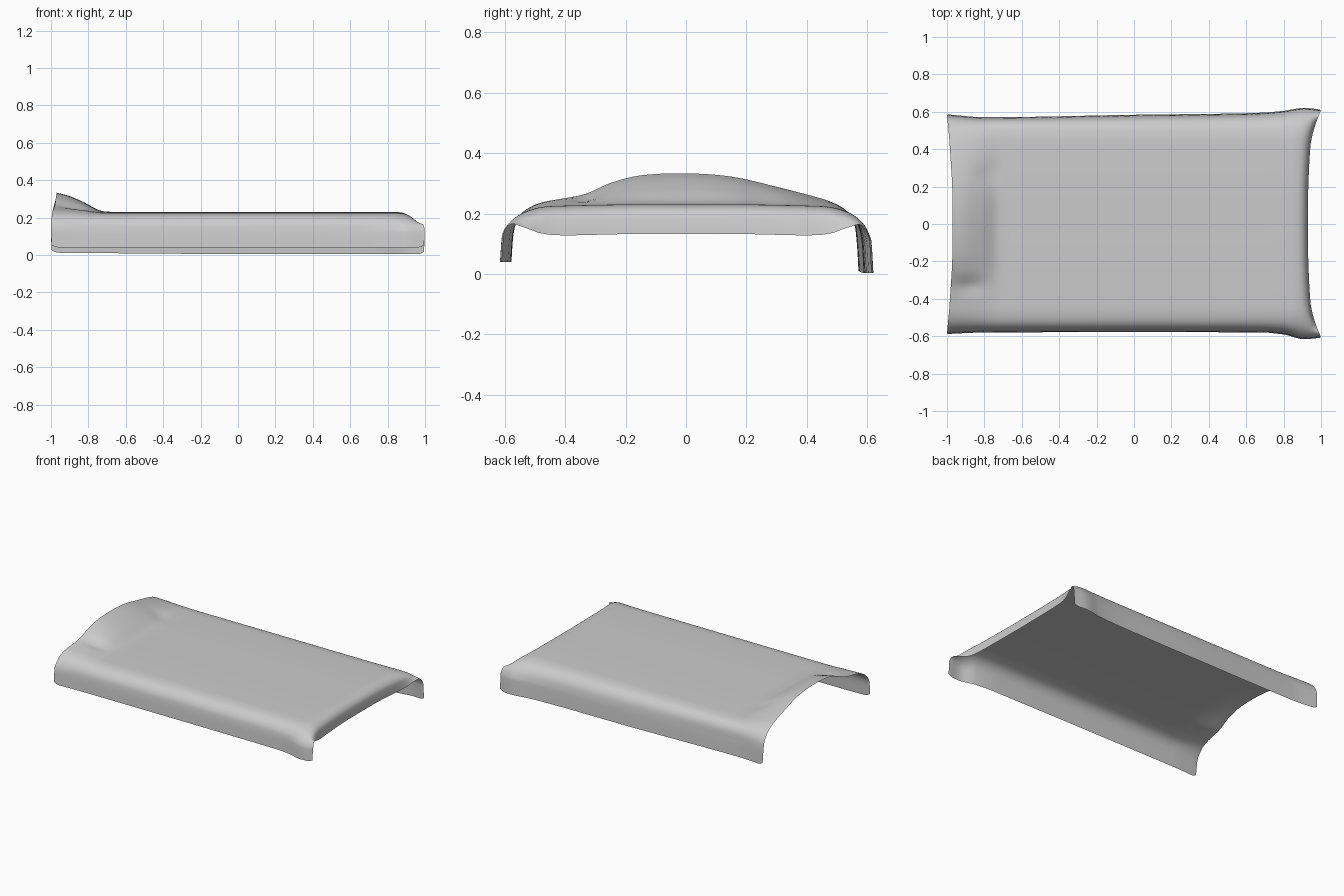
import bpy, math

if "Cube" in bpy.data.objects:
    bpy.data.objects.remove(bpy.data.objects["Cube"])


def curve(t, pts):
    """Smooth interpolation through (t, value) points, clamped at the ends."""
    if t <= pts[0][0]:
        return pts[0][1]
    if t >= pts[-1][0]:
        return pts[-1][1]
    n = len(pts)

    def slope(k):
        a, b = pts[max(k - 1, 0)], pts[min(k + 1, n - 1)]
        return (b[1] - a[1]) / (b[0] - a[0])
    for i in range(n - 1):
        (t0, v0), (t1, v1) = pts[i], pts[i + 1]
        if t <= t1:
            h = t1 - t0
            s = (t - t0) / h
            return ((2*s**3 - 3*s*s + 1) * v0 + (s**3 - 2*s*s + s) * h * slope(i)
                    + (3*s*s - 2*s**3) * v1 + (s**3 - s*s) * h * slope(i + 1))


def keyed(*vals):
    return list(enumerate(vals))


# half cross-section, from the centre line (0) to the hem of the side flap (7)
SEC_Y = keyed(0, .2, .4, .48, .53, .56, .573, .58)
SEC_Z = keyed(.23, .23, .226, .221, .205, .17, .11, 0)
HEM = keyed(0, 0, 0, 0, 0, .1, .5, 1)
END_DROP = keyed(1, 1, 1, .88, .52, .1, 0, 0)
RIGHT_X = keyed(.93, .932, .942, .955, .972, .988, .997, .995)
LEFT_X = keyed(-.97, -.972, -.984, -.99, -.995, -.998, -1, -.997)

# foot end rolling over, and the raised pillow end
ROLL = [(0, 0), (.3, .01), (.55, .1), (.75, .32), (.88, .6), (1, 1)]
ROLL_X = [(0, 0), (.3, .42), (.55, .72), (.75, .9), (.88, .96), (1, 1)]
PILLOW_Y = [(-.57, 0), (-.5, .012), (-.34, .036), (-.25, .072), (-.15, .096),
            (0, .103), (.15, .092), (.3, .06), (.45, .025), (.55, 0)]
PILLOW_X = [(-.97, 1), (-.9, .82), (-.82, .48), (-.74, .08), (-.68, 0)]

# outward drift of each flap along the length
FRONT_OUT = [(-1, .008), (-.8, 0), (.7, 0), (.8, .01), (.9, .035), (1, .028)]
BACK_OUT = [(-1, .006), (-.8, -.009), (0, .004), (.6, .012), (.78, .022), (.9, .04), (1, .032)]


def dent(x, y, cx, cy, rx, ry):
    return math.exp(-((x - cx) / rx) ** 2 - ((y - cy) / ry) ** 2)


def sheet_point(u, v):
    p, side = abs(v), (1 if v > 0 else -1)
    y, z = curve(p, SEC_Y), curve(p, SEC_Z)
    xl, xr = curve(p, LEFT_X), curve(p, RIGHT_X)
    # lengthwise position: left margin, middle, then the rolled right end
    if u < 1:
        x = xl + (-.65 - xl) * u
    elif u < 2:
        x = -.65 + 1.45 * (u - 1)
    else:
        q = u - 2
        roll_w = curve(p, END_DROP)
        f = curve(q, ROLL_X) * roll_w + q * (1 - roll_w)
        x = .8 + (xr - .8) * f
        z -= .098 * roll_w * curve(q, ROLL)
    # flaps hang to slightly different heights, with rounded lower corners
    hem = curve(p, HEM)
    low = .04 if side < 0 else .004 + .008 * max(0, -x)
    near = max(0, (abs(x) - .955) / .045)
    z += hem * (low + .016 * near * near)
    out = curve(x, FRONT_OUT if side < 0 else BACK_OUT)
    y += out * min(1, max(0, (p - 3.5) / 2.5))
    y *= side
    # pillow bulge with soft creases
    z += curve(y, PILLOW_Y) * curve(x, PILLOW_X) * (1 if p < 5 else max(0, 6 - p))
    z -= .012 * dent(x, y, -.87, -.33, .07, .04)
    z -= .008 * dent(x, y, -.79, .26, .06, .06)
    return x, y, z


# grid of the sheet
us = [i / 24 for i in range(24)] + [1 + i / 16 for i in range(16)] + [2 + i / 24 for i in range(25)]
NV = 112
vs = [-7 + 14 * j / NV for j in range(NV + 1)]
verts = [sheet_point(u, v) for u in us for v in vs]
row = NV + 1
faces = [(i * row + j, (i + 1) * row + j, (i + 1) * row + j + 1, i * row + j + 1)
         for i in range(len(us) - 1) for j in range(NV)]

mesh = bpy.data.meshes.new("draped_blanket")
mesh.from_pydata(verts, [], faces)
mesh.update()
blanket = bpy.data.objects.new("draped_blanket", mesh)
bpy.context.collection.objects.link(blanket)
for poly in mesh.polygons:
    poly.use_smooth = True
